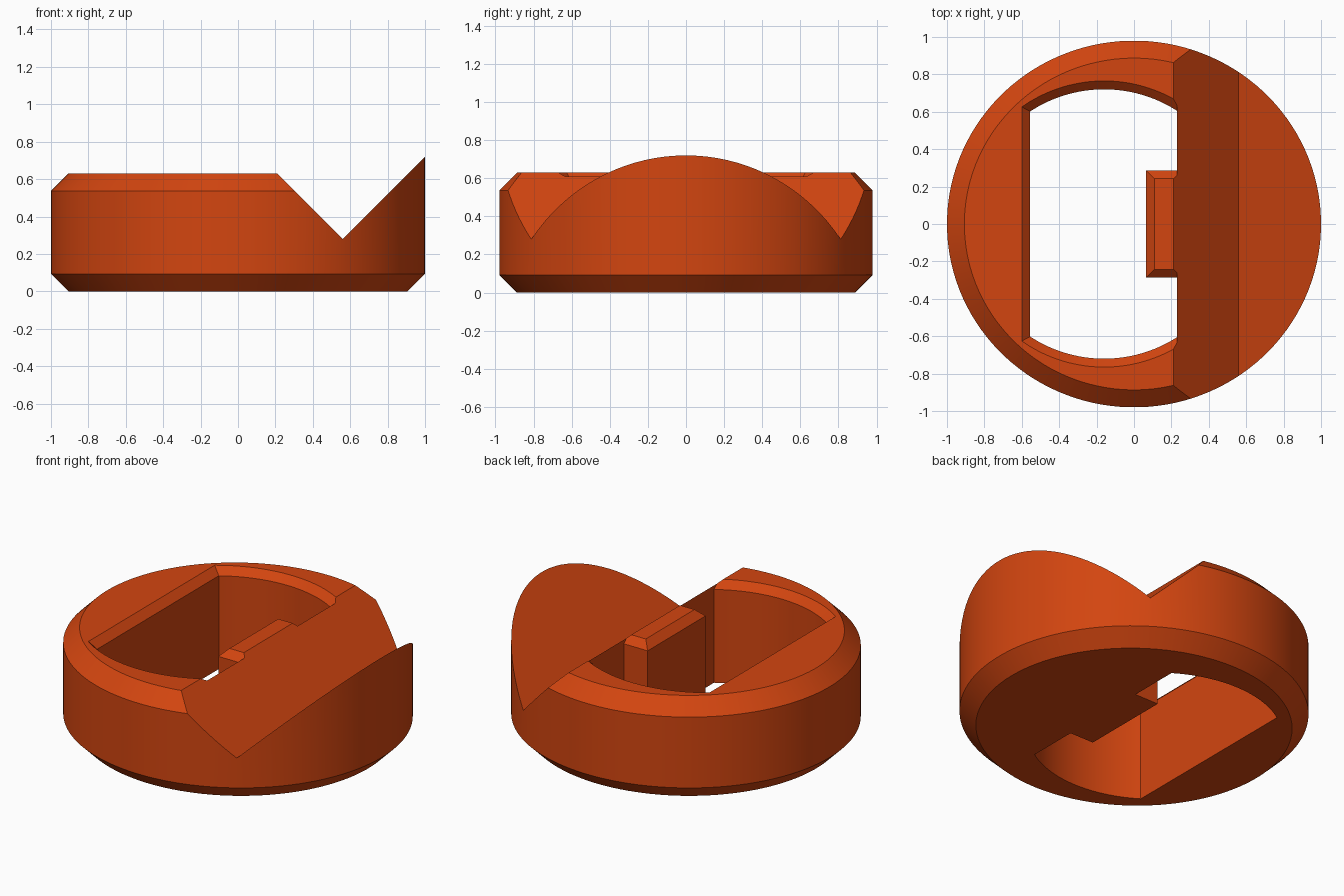
import bpy, bmesh, math
from mathutils import Vector

if "Cube" in bpy.data.objects:
    bpy.data.objects.remove(bpy.data.objects["Cube"])

SEGS = 128
RX, RY = 1.0, 0.98          # outer radii
CH = 0.093                  # rim chamfer
TOP = 0.63                  # flat top height
VALLEY = Vector((0.56, 0, 0.28))

orange = bpy.data.materials.new("burnt orange")
orange.diffuse_color = (0.65, 0.06, 0.005, 1)
orange.use_nodes = True
orange.node_tree.nodes["Principled BSDF"].inputs["Base Color"].default_value = orange.diffuse_color


def loft(bm, rings):
    """Closed solid through rings of equal point count."""
    loops = [[bm.verts.new(p) for p in ring] for ring in rings]
    n = len(loops[0])
    for a, b in zip(loops, loops[1:]):
        for i in range(n):
            j = (i + 1) % n
            bm.faces.new((a[i], a[j], b[j], b[i]))
    bm.faces.new(loops[0][::-1])
    bm.faces.new(loops[-1])


def oval(inset, z):
    return [((RX - inset) * math.cos(t), (RY - inset) * math.sin(t), z)
            for t in (2 * math.pi * (i + 0.5) / SEGS for i in range(SEGS))]


def half_disc(bm, rings, slope_normal, side):
    """Disc trimmed by a sloped face, keeping one side of the valley."""
    part = bmesh.new()
    loft(part, rings)
    cut = bmesh.ops.bisect_plane(
        part, geom=part.verts[:] + part.edges[:] + part.faces[:],
        plane_co=VALLEY, plane_no=slope_normal, clear_outer=True)
    edges = [e for e in cut["geom_cut"] if isinstance(e, bmesh.types.BMEdge)]
    bmesh.ops.contextual_create(part, geom=edges)
    bmesh.ops.bisect_plane(
        part, geom=part.verts[:] + part.edges[:] + part.faces[:],
        plane_co=VALLEY, plane_no=(side, 0, 0), clear_outer=True)
    temp = bpy.data.meshes.new("half")
    part.to_mesh(temp)
    part.free()
    bm.from_mesh(temp)
    bpy.data.meshes.remove(temp)


def finish(bm, name):
    bmesh.ops.remove_doubles(bm, verts=bm.verts[:], dist=1e-4)
    bmesh.ops.recalc_face_normals(bm, faces=bm.faces[:])
    me = bpy.data.meshes.new(name)
    bm.to_mesh(me)
    bm.free()
    me.materials.append(orange)
    ob = bpy.data.objects.new(name, me)
    bpy.context.collection.objects.link(ob)
    return ob


# Round body: chamfered flat side and raised wedge side meeting in a valley
bm = bmesh.new()
base = [oval(CH, 0), oval(0, CH)]
half_disc(bm, base + [oval(0, TOP - CH), oval(CH, TOP)], (1, 0, 1), 1)
half_disc(bm, base + [oval(0, 0.9)], (-1, 0, 1), -1)
body = finish(bm, "round_body")


# Opening: straight ends, bowed sides, and a tab left standing on one wall
def opening(z, grow):
    cx, r, n = -0.16, 0.72 + grow, 32
    left, right = -0.555 - grow, 0.23
    a0 = math.acos((right - cx) / r)
    a1 = math.acos((left - cx) / r)
    arc = [a0 + (a1 - a0) * i / n for i in range(n + 1)]
    upper = [(cx + r * math.cos(a), r * math.sin(a)) for a in arc]
    lower = [(x, -y) for x, y in reversed(upper)]
    tx, ty = 0.065 + grow, 0.287 - grow
    tab = [(right, -ty), (tx, -ty), (tx, ty), (right, ty)]
    return [(x, y, z) for x, y in upper + lower + tab]


bm = bmesh.new()
loft(bm, [opening(-0.1, 0), opening(TOP - 0.045, 0),
          opening(TOP, 0.045), opening(1.0, 0.045)])
cutter = finish(bm, "opening_cutter")
cutter.hide_render = True

mod = body.modifiers.new("opening", 'BOOLEAN')
mod.operation = 'DIFFERENCE'
mod.solver = 'EXACT'
mod.object = cutter
bpy.context.view_layer.objects.active = body
body.select_set(True)
cutter.select_set(False)
bpy.ops.object.modifier_apply(modifier=mod.name)
bpy.data.objects.remove(cutter)
bpy.ops.object.shade_smooth_by_angle(angle=math.radians(25))
